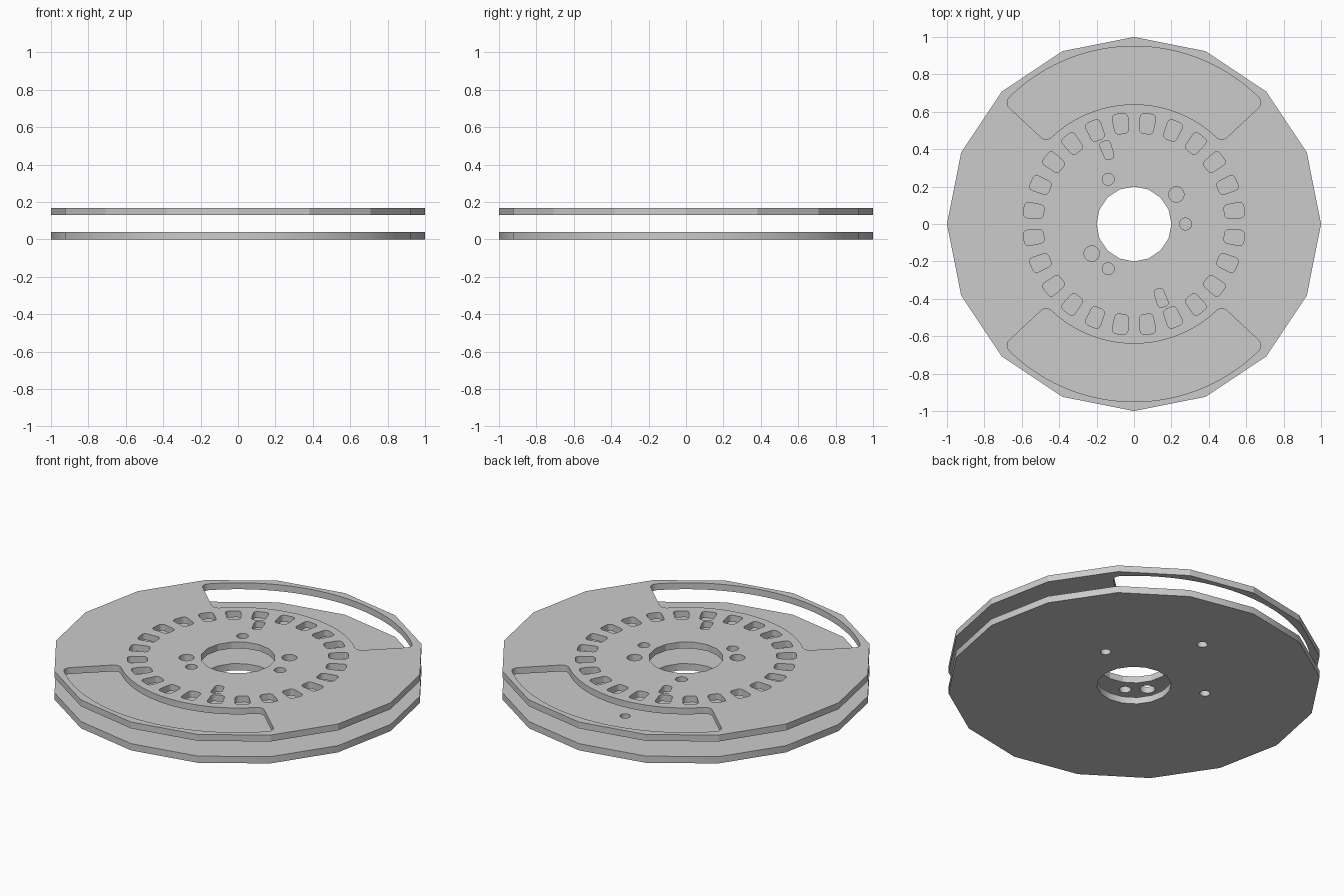
import bpy, bmesh
from math import sin, cos, pi, radians

cube = bpy.data.objects.get("Cube")
if cube:
    bpy.data.objects.remove(cube)

grey = bpy.data.materials.new("plain_grey")
grey.use_nodes = True
colour = (0.6, 0.6, 0.6, 1)
grey.diffuse_color = colour
grey.node_tree.nodes["Principled BSDF"].inputs["Base Color"].default_value = colour


def ring(radius, sides, x=0, y=0):
    """Regular outline around a point."""
    return [(x + radius * cos(2 * pi * i / sides), y + radius * sin(2 * pi * i / sides))
            for i in range(sides)]


def round_hole(radius, distance, angle):
    a = radians(angle)
    return ring(radius, 24, distance * cos(a), distance * sin(a))


def sector(inner, outer, angle, half, fillet, steps):
    """Ring sector with rounded corners, centred on an angle."""
    polar = []

    def corner(base, side, start):
        middle = side * (half - fillet / base)
        for i in range(7):
            t = start + i * pi / 12
            polar.append((base + fillet * sin(t), middle + fillet * cos(t) / base))

    def arc(radius, sign):
        limit = half - fillet / radius
        for i in range(1, steps):
            polar.append((radius, sign * limit * (1 - 2 * i / steps)))

    corner(outer - fillet, 1, 0)
    arc(outer, 1)
    corner(outer - fillet, -1, pi / 2)
    corner(inner + fillet, -1, pi)
    arc(inner, -1)
    corner(inner + fillet, 1, 3 * pi / 2)
    return [(r * cos(radians(angle) + a), r * sin(radians(angle) + a)) for r, a in polar]


def plate(name, outlines, bottom, top, smooth_angle):
    """Flat plate: the first outline is the rim, the others are through holes."""
    curve = bpy.data.curves.new(name + "_outline", 'CURVE')
    curve.dimensions = '2D'
    curve.fill_mode = 'BOTH'
    curve.extrude = (top - bottom) / 2
    for points in outlines:
        spline = curve.splines.new('POLY')
        spline.points.add(len(points) - 1)
        for p, (x, y) in zip(spline.points, points):
            p.co = (x, y, 0, 1)
        spline.use_cyclic_u = True
    helper = bpy.data.objects.new(name + "_outline", curve)
    bpy.context.collection.objects.link(helper)
    bpy.context.view_layer.update()
    mesh = bpy.data.meshes.new_from_object(
        helper.evaluated_get(bpy.context.evaluated_depsgraph_get()))
    bpy.data.objects.remove(helper)

    # Weld caps to walls and merge the triangulated caps
    bm = bmesh.new()
    bm.from_mesh(mesh)
    bmesh.ops.remove_doubles(bm, verts=bm.verts, dist=0.0001)
    bmesh.ops.translate(bm, verts=bm.verts, vec=(0, 0, (top + bottom) / 2))
    bmesh.ops.recalc_face_normals(bm, faces=bm.faces)
    bm.to_mesh(mesh)
    bm.free()
    mesh.name = name
    mesh.materials.clear()
    mesh.materials.append(grey)
    obj = bpy.data.objects.new(name, mesh)
    bpy.context.collection.objects.link(obj)
    bpy.ops.object.select_all(action='DESELECT')
    obj.select_set(True)
    bpy.context.view_layer.objects.active = obj
    bpy.ops.object.shade_smooth_by_angle(angle=radians(smooth_angle))
    return obj


rim, bore = ring(1, 16), ring(0.2, 16)

# Lower disc with three bolt holes
lower = [rim, bore] + [round_hole(0.028, d, a) for d, a in ((0.57, 90), (0.39, 27), (0.39, 153))]
plate("lower_disc", lower, 0, 0.04, 30)

# Upper disc: ring of slots, bolt holes, pin holes, small slots, large windows
upper = [rim, bore]
upper += [sector(0.487, 0.594, 7.5 + 15 * i, 0.073, 0.022, 3) for i in range(24)]
upper += [round_hole(0.032, 0.276, a) for a in (0, 120, 240)]
for turn in (0, 180):
    upper.append(round_hole(0.041, 0.276, 35 + turn))
    upper.append(sector(0.37, 0.47, 110 + turn, 0.065, 0.018, 2))
    upper.append(sector(0.64, 0.95, 90 + turn, radians(47), 0.04, 40))
plate("upper_disc", upper, 0.13, 0.168, 20)
